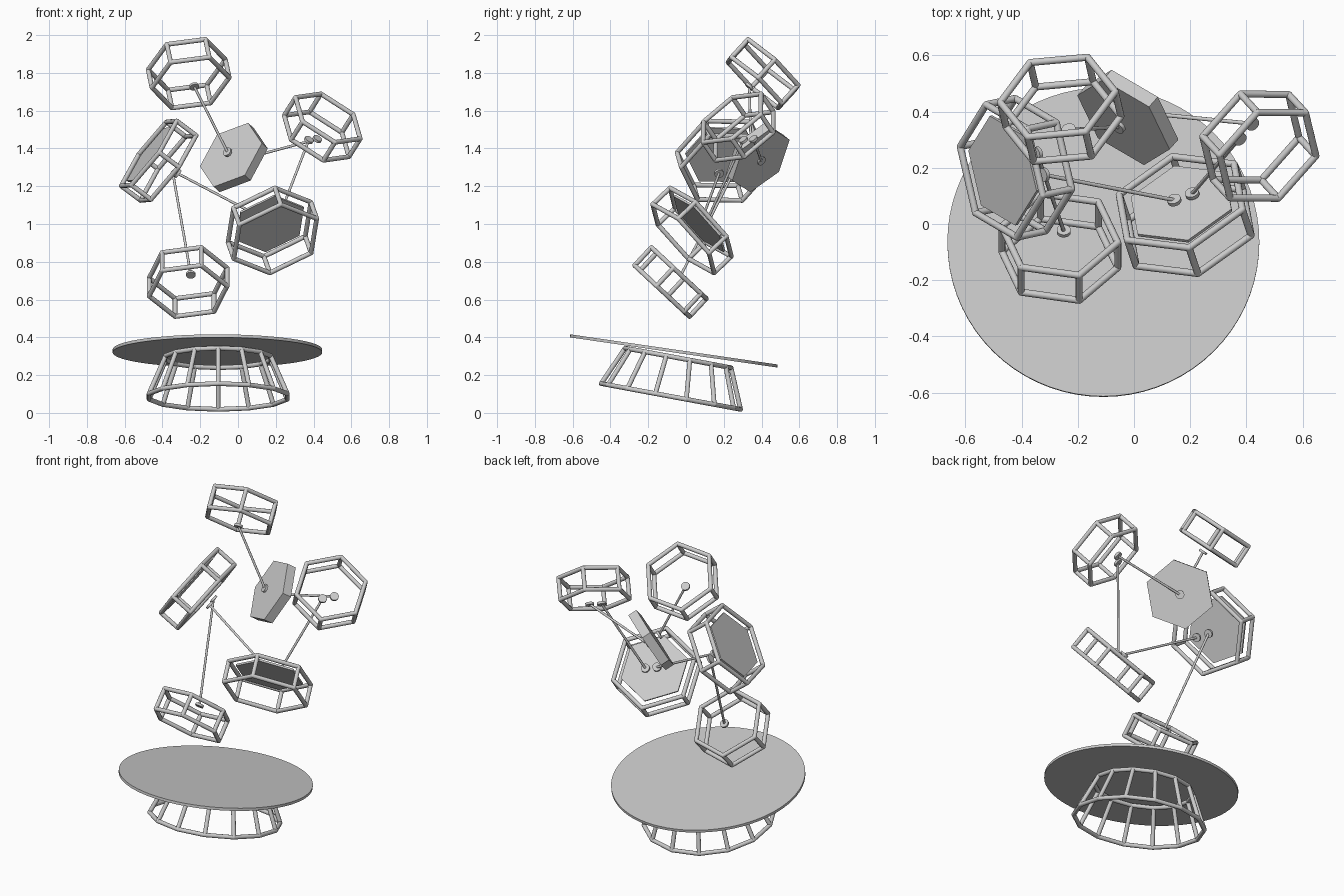
import bpy, bmesh, math
from mathutils import Vector, Matrix

if "Cube" in bpy.data.objects:
    bpy.data.objects.remove(bpy.data.objects["Cube"])

TUBE = 0.0125    # frame tube radius
DEPTH = 0.13     # frame depth

grey = bpy.data.materials.new("plain grey")
grey.diffuse_color = (0.6, 0.6, 0.6, 1)
grey.use_nodes = True
grey.node_tree.nodes["Principled BSDF"].inputs["Base Color"].default_value = grey.diffuse_color


def finish(name, bm, smooth=True):
    me = bpy.data.meshes.new(name)
    bm.to_mesh(me)
    bm.free()
    me.materials.append(grey)
    ob = bpy.data.objects.new(name, me)
    bpy.context.collection.objects.link(ob)
    if smooth:
        bpy.ops.object.select_all(action='DESELECT')
        ob.select_set(True)
        bpy.context.view_layer.objects.active = ob
        bpy.ops.object.shade_smooth_by_angle(angle=math.radians(40))
    return ob


def add_tube(bm, a, b, r, sides=12):
    a, b = Vector(a), Vector(b)
    rot = (b - a).to_track_quat('Z', 'Y').to_matrix().to_4x4()
    bmesh.ops.create_cone(bm, cap_ends=True, segments=sides, radius1=r, radius2=r,
                          depth=(b - a).length,
                          matrix=Matrix.Translation((a + b) / 2) @ rot)


def add_joint(bm, p, r):
    bmesh.ops.create_uvsphere(bm, u_segments=12, v_segments=8, radius=r,
                              matrix=Matrix.Translation(p))


def basis(axis, corner):
    """Plane directions: one toward a corner, one at right angles to it."""
    n = Vector(axis).normalized()
    u = Vector(corner)
    u = (u - n * u.dot(n)).normalized()
    return n, u, n.cross(u)


def ring(centre, u, v, r, count):
    return [centre + r * (math.cos(2 * math.pi * k / count) * u +
                          math.sin(2 * math.pi * k / count) * v) for k in range(count)]


def cage(name, low, high):
    """Two rings of tubes joined by struts."""
    bm = bmesh.new()
    n = len(low)
    for k in range(n):
        add_tube(bm, low[k], low[(k + 1) % n], TUBE)
        add_tube(bm, high[k], high[(k + 1) % n], TUBE)
        add_tube(bm, low[k], high[k], TUBE)
        add_joint(bm, low[k], TUBE)
        add_joint(bm, high[k], TUBE)
    return finish(name, bm)


def hex_frame(name, centre, axis, corner, r):
    n, u, v = basis(axis, corner)
    c = Vector(centre)
    cage(name, ring(c - n * DEPTH / 2, u, v, r, 6), ring(c + n * DEPTH / 2, u, v, r, 6))


def plate(name, centre, axis, corner, r, thick, sides=6):
    n, u, v = basis(axis, corner)
    c = Vector(centre)
    bm = bmesh.new()
    low = [bm.verts.new(p) for p in ring(c - n * thick / 2, u, v, r, sides)]
    high = [bm.verts.new(p) for p in ring(c + n * thick / 2, u, v, r, sides)]
    bm.faces.new(low[::-1])
    bm.faces.new(high)
    for k in range(sides):
        j = (k + 1) % sides
        bm.faces.new((low[k], low[j], high[j], high[k]))
    finish(name, bm, sides > 6)


# Tilted base cage
base_axis, bu, bv = basis((0, 0.182, 0.983), (0, -1, 0))
cage("base_cage",
     ring(Vector((-0.105, -0.08, 0.087)), bu, bv, 0.375, 14),
     ring(Vector((-0.105, -0.042, 0.291)), bu, bv, 0.285, 14))

# Round table plate
plate("round_plate", (-0.109, -0.065, 0.328), (0, 0.144, 0.99), (1, 0, 0), 0.555, 0.016, 72)

# Hexagonal frames: centre, axis, corner direction, radius
frames = {
    "top_frame": ((-0.261, 0.408, 1.796), (-0.155, 0.666, 0.725), (-0.988, -0.09, -0.127), 0.207),
    "right_frame": ((0.446, 0.277, 1.513), (0.46, -0.50, 0.73), (0.66, 0.745, 0.093), 0.203),
    "lower_frame": ((-0.264, -0.082, 0.693), (0, 0.68, 0.73), (1, -0.14, 0.13), 0.21),
    "left_frame": ((-0.42, 0.2, 1.335), (-0.79, -0.17, 0.59), (0.381, 0.617, 0.689), 0.242),
    "middle_frame": ((0.182, 0.032, 0.966), (-0.238, 0.704, 0.669), (0.893, -0.108, 0.434), 0.245),
}
for name, spec in frames.items():
    hex_frame(name, *spec)

# Thin panels set in the two larger frames
for name in ("left_frame", "middle_frame"):
    c, axis, corner, r = frames[name]
    top = Vector(c) + Vector(axis).normalized() * 0.055
    plate(name.replace("frame", "panel"), top, axis, corner, 0.2, 0.012)

# Solid hexagonal block
block_axis = (-0.567, -0.64, 0.516)
plate("hex_block", (-0.022, 0.379, 1.352), block_axis, (0.446, 0.268, 0.853), 0.2, 0.055)

# Connecting rods with a small round pad at each end
axes = {k: v[1] for k, v in frames.items()}
axes["hex_block"] = block_axis
rods = [
    ("hex_block", (-0.055, 0.345, 1.38), "top_frame", (-0.232, 0.335, 1.728)),
    ("hex_block", (-0.007, 0.399, 1.335), "right_frame", (0.42, 0.357, 1.45)),
    ("middle_frame", (0.207, 0.108, 1.01), "right_frame", (0.375, 0.304, 1.445)),
    ("left_frame", (-0.32, 0.175, 1.268), "middle_frame", (0.143, 0.085, 1.025)),
    ("left_frame", (-0.345, 0.25, 1.27), "lower_frame", (-0.25, -0.025, 0.733)),
]
for i, (pa, a, pb, b) in enumerate(rods):
    bm = bmesh.new()
    add_tube(bm, a, b, 0.007)
    finish(f"rod_{i + 1}", bm)
    for part, p, end in ((pa, a, "start"), (pb, b, "end")):
        axis = Vector(axes[part])
        corner = axis.orthogonal()
        plate(f"rod_{i + 1}_{end}_pad", p, axis, corner, 0.025, 0.014, 24)
